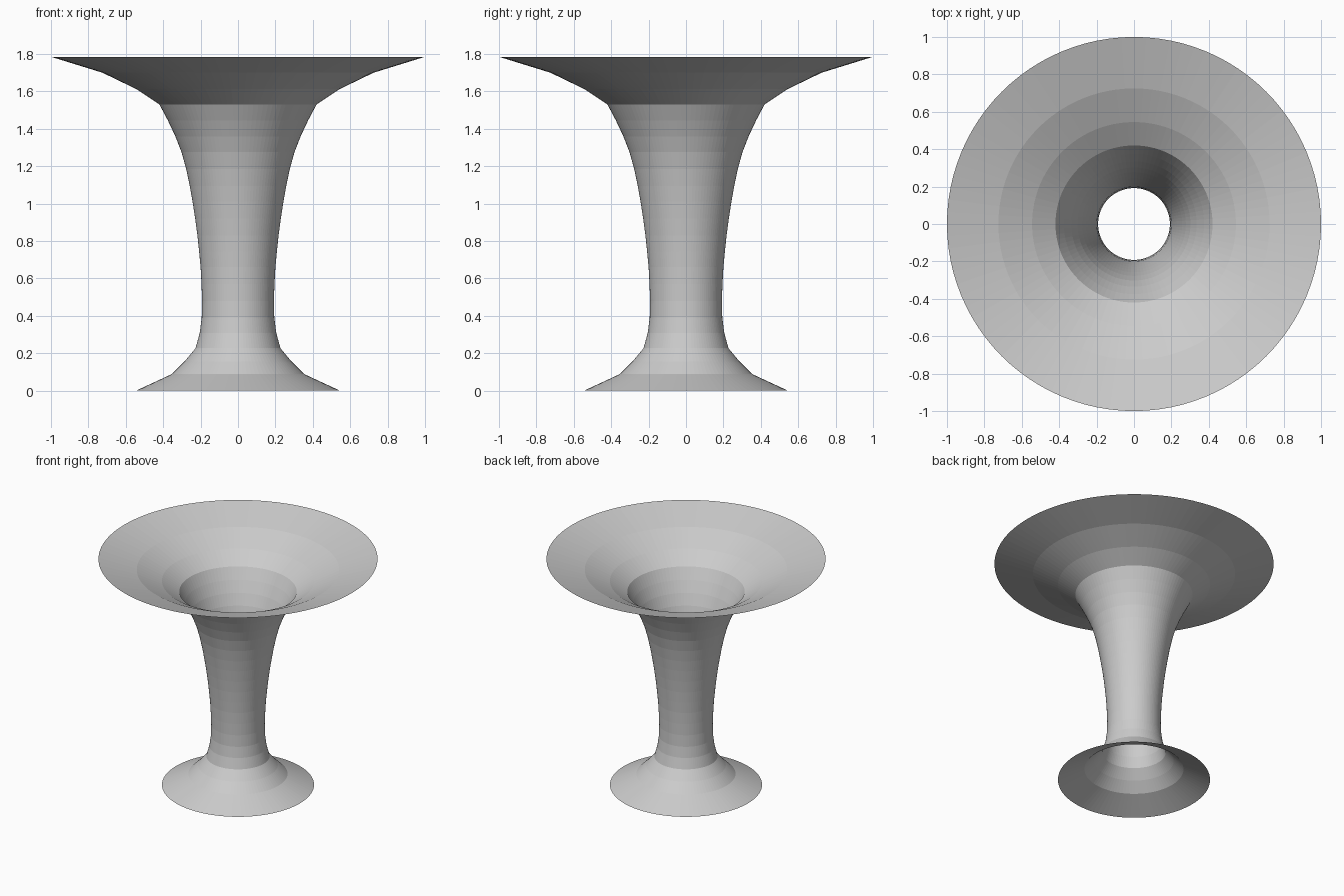
import bpy, bmesh, math

if "Cube" in bpy.data.objects:
    bpy.data.objects.remove(bpy.data.objects["Cube"])

# Profile of the flared shell: (radius, height) from foot rim to top rim
PROFILE = [
    (0.545, 0.0), (0.355, 0.088), (0.285, 0.157), (0.227, 0.227),
    (0.205, 0.307), (0.194, 0.39), (0.192, 0.48), (0.195, 0.57),
    (0.20, 0.66), (0.208, 0.745), (0.217, 0.83), (0.229, 0.92),
    (0.243, 1.01), (0.258, 1.095), (0.277, 1.185), (0.302, 1.275),
    (0.335, 1.36), (0.375, 1.445), (0.42, 1.53), (0.545, 1.613),
    (0.725, 1.70), (1.0, 1.785),
]
SIDES = 96

# Spin the profile into one thin open surface
bm = bmesh.new()
verts = [bm.verts.new((r, 0, z)) for r, z in PROFILE]
edges = [bm.edges.new(pair) for pair in zip(verts, verts[1:])]
bmesh.ops.spin(bm, geom=verts + edges, cent=(0, 0, 0), axis=(0, 0, 1),
               angle=math.tau, steps=SIDES)
bmesh.ops.remove_doubles(bm, verts=bm.verts, dist=0.0005)
bmesh.ops.recalc_face_normals(bm, faces=bm.faces)

mesh = bpy.data.meshes.new("flared_pedestal")
bm.to_mesh(mesh)
bm.free()
pedestal = bpy.data.objects.new("flared_pedestal", mesh)
bpy.context.collection.objects.link(pedestal)
